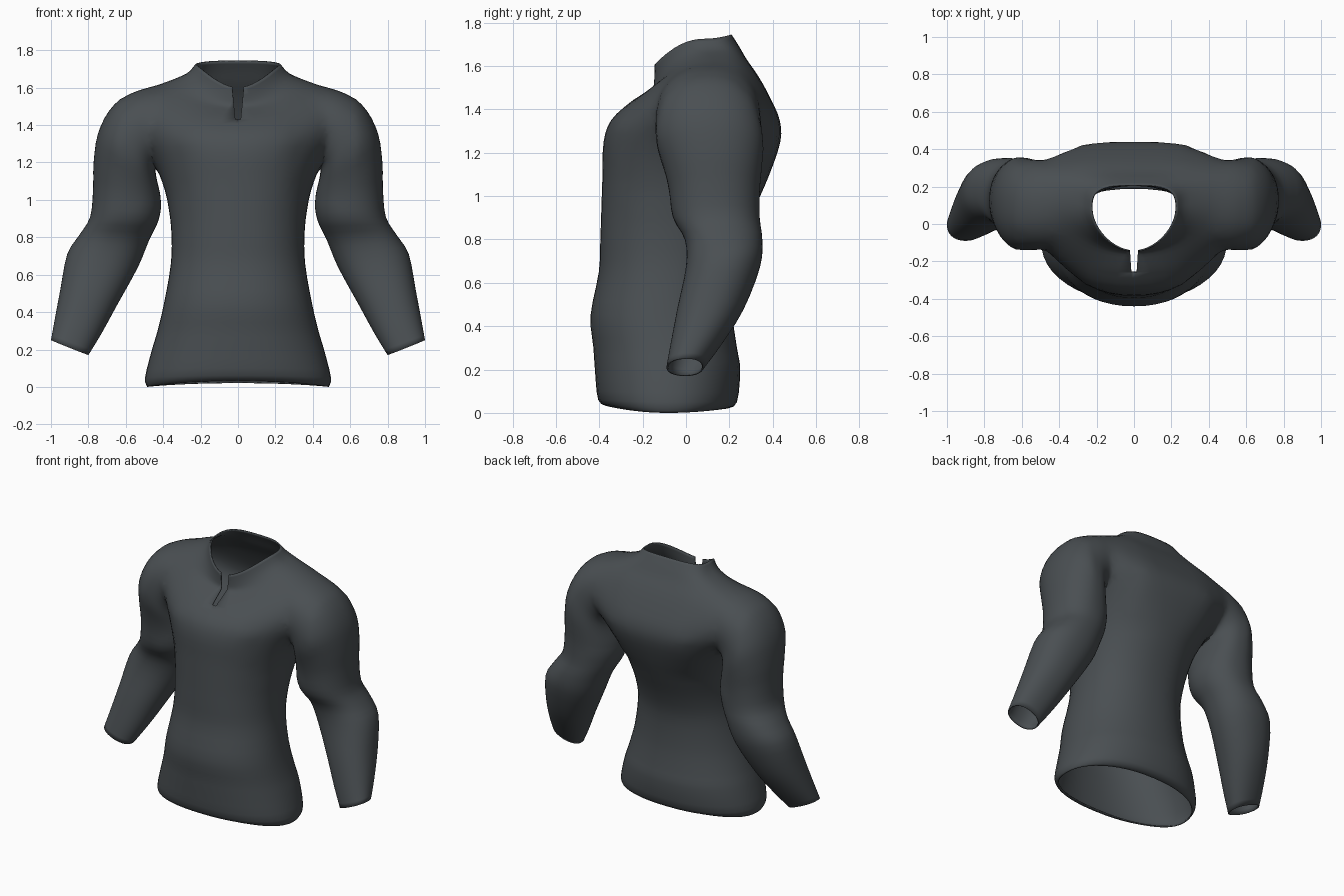
import bpy, bmesh, math
from mathutils import Vector, kdtree

if "Cube" in bpy.data.objects:
    bpy.data.objects.remove(bpy.data.objects["Cube"])

SEG = 48
# torso rings: z front, z side, z back, half width, y front, y back
TORSO = [
    (.03, .00, .02, .485, -.36, .19), (.06, .05, .05, .497, -.405, .235),
    (.20, .20, .20, .46, -.42, .25), (.30, .30, .30, .43, -.427, .235),
    (.45, .45, .45, .395, -.44, .215), (.65, .65, .65, .36, -.402, .215),
    (.80, .80, .80, .355, -.395, .255), (.95, .95, .95, .37, -.39, .32),
    (1.10, 1.10, 1.10, .41, -.385, .385), (1.25, 1.25, 1.25, .475, -.38, .435),
    (1.35, 1.36, 1.35, .535, -.345, .432), (1.43, 1.49, 1.45, .56, -.26, .39),
    (1.47, 1.59, 1.55, .50, -.20, .335), (1.50, 1.64, 1.63, .365, -.155, .28),
    (1.54, 1.675, 1.69, .275, -.148, .245), (1.60, 1.725, 1.745, .228, -.15, .21)]
# sleeve rings: outer x, outer z, inner x, inner z, y front, y back
SLEEVE = [
    (.25, 1.58, .25, 1.24, -.10, .28), (.49, 1.60, .38, 1.20, -.13, .335),
    (.60, 1.56, .42, 1.19, -.14, .345), (.69, 1.475, .44, 1.165, -.145, .35),
    (.75, 1.35, .435, 1.12, -.14, .36), (.772, 1.20, .42, 1.06, -.105, .352),
    (.775, 1.06, .408, 1.00, -.08, .342), (.79, .91, .425, .89, -.06, .34),
    (.85, .81, .475, .785, -.005, .352), (.913, .71, .535, .64, .0, .342),
    (.95, .52, .645, .44, -.04, .265), (.98, .36, .73, .285, -.07, .165),
    (1.0, .25, .80, .17, -.09, .08)]


def refine(rows, n=3):
    """Catmull-Rom interpolation between table rows."""
    out = []
    for i in range(len(rows) - 1):
        a, b, c, d = (rows[max(i - 1, 0)], rows[i], rows[i + 1],
                      rows[min(i + 2, len(rows) - 1)])
        for k in range(n):
            t = k / n
            out.append([q + .5 * t * (r - p + t * (2 * p - 5 * q + 4 * r - s
                        + t * (3 * (q - r) + s - p)))
                        for p, q, r, s in zip(a, b, c, d)])
    return out + [list(rows[-1])]


def angles(front=2.2, back=2.2):
    """Superellipse points with separate front and back fullness."""
    for j in range(SEG):
        t = math.tau * j / SEG
        c, s = math.cos(t), math.sin(t)
        power = back if s > 0 else front
        yield (math.copysign(abs(c) ** (2 / power), c),
               math.copysign(abs(s) ** (2 / power), s))


def torso_ring(r):
    # upper rings have a full, square back; the neck tapers to the front
    zf, zs, zb, w, yf, yb = r
    up = min(max((zs - 1.0) / .35, 0), 1)
    neck = min(max((zs - 1.5) / .22, 0), 1)
    yc = (yf + yb) / 2 + .05 * up
    return [Vector((w * c, yc + (yb - yc if s > 0 else yc - yf) * s,
                    zs + ((zb if s > 0 else zf) - zs) * s * s))
            for c, s in angles(2.2 - .4 * neck, 2.2 + up)]


def sleeve_ring(r, side):
    xo, zo, xi, zi, yf, yb = r
    return [Vector((side * ((xo + xi) / 2 + (xo - xi) / 2 * c),
                    (yf + yb) / 2 + (yb - yf) / 2 * s,
                    (zo + zi) / 2 + (zo - zi) / 2 * c)) for c, s in angles()]


def loft(name, rings):
    """Closed tube through the rings, with fan caps at both ends."""
    bm = bmesh.new()
    vs = [[bm.verts.new(p) for p in ring] for ring in rings]
    for a, b in zip(vs, vs[1:]):
        for j in range(SEG):
            k = (j + 1) % SEG
            bm.faces.new((a[j], a[k], b[k], b[j]))
    for ring in (vs[0], vs[-1]):
        mid = bm.verts.new(sum((v.co for v in ring), Vector()) / SEG)
        for j in range(SEG):
            bm.faces.new((ring[j], ring[(j + 1) % SEG], mid))
    bmesh.ops.recalc_face_normals(bm, faces=bm.faces)
    me = bpy.data.meshes.new(name)
    bm.to_mesh(me)
    bm.free()
    ob = bpy.data.objects.new(name, me)
    bpy.context.collection.objects.link(ob)
    return ob


# torso and both sleeves, joined into one skin
torso_rings = [torso_ring(r) for r in refine(TORSO)]
shirt = loft("shirt", torso_rings)
rims = [torso_rings[0], torso_rings[-1]]
sleeves = []
for side in (1, -1):
    rings = [sleeve_ring(r, side) for r in refine(SLEEVE)]
    rims.append(rings[-1])
    sleeves.append(loft("sleeve", rings))
    mod = shirt.modifiers.new("join", 'BOOLEAN')
    mod.operation, mod.solver, mod.object = 'UNION', 'EXACT', sleeves[-1]
bpy.context.view_layer.update()
joined = bpy.data.meshes.new_from_object(
    shirt.evaluated_get(bpy.context.evaluated_depsgraph_get()))
shirt.modifiers.clear()
shirt.data = joined
for s in sleeves:
    bpy.data.objects.remove(s)

bm = bmesh.new()
bm.from_mesh(joined)

# open the hem, neck and cuffs
for rim in rims:
    tree = kdtree.KDTree(SEG + 1)
    for i, p in enumerate(rim + [sum(rim, Vector()) / SEG]):
        tree.insert(p, i)
    tree.balance()
    caps = [f for f in bm.faces if all(tree.find(v.co)[2] < 2e-4 for v in f.verts)]
    bmesh.ops.delete(bm, geom=caps, context='FACES')

# soften the shoulder and armpit seams
bmesh.ops.remove_doubles(bm, verts=bm.verts, dist=.004)
seam = [v for v in bm.verts if v.co.z > .98 and .28 < abs(v.co.x) < .62]
for _ in range(8):
    bmesh.ops.smooth_vert(bm, verts=seam, factor=.5,
                          use_axis_x=True, use_axis_y=True, use_axis_z=True)


# slit below the front of the neck
def front_geom():
    faces = [f for f in bm.faces if f.calc_center_median().y < 0
             and f.calc_center_median().z > 1.36 and abs(f.calc_center_median().x) < .15]
    return list({e for f in faces for e in list(f.verts) + list(f.edges)}) + faces


for co, no in (((.014, 0, 1.43), (1, 0, -.1)), ((-.014, 0, 1.43), (1, 0, .1)),
               ((0, 0, 1.43), (0, 0, 1))):
    bmesh.ops.bisect_plane(bm, geom=front_geom(), dist=1e-5, plane_co=co,
                           plane_no=Vector(no).normalized())
slit = []
for f in bm.faces:
    c = f.calc_center_median()
    if c.y < 0 and c.z > 1.43 and abs(c.x) < .014 + .1 * (c.z - 1.43):
        slit.append(f)
bmesh.ops.delete(bm, geom=slit, context='FACES')
bm.to_mesh(joined)
bm.free()

# dark cloth
mat = bpy.data.materials.new("charcoal cloth")
mat.diffuse_color = (.068, .078, .085, 1)
mat.use_nodes = True
mat.node_tree.nodes["Principled BSDF"].inputs["Base Color"].default_value = mat.diffuse_color
joined.materials.clear()
joined.materials.append(mat)
for p in joined.polygons:
    p.material_index = 0

bpy.context.view_layer.objects.active = shirt
shirt.select_set(True)
bpy.ops.object.shade_smooth_by_angle(angle=math.radians(40))
thick = shirt.modifiers.new("cloth thickness", 'SOLIDIFY')
thick.thickness, thick.offset = .008, -1
